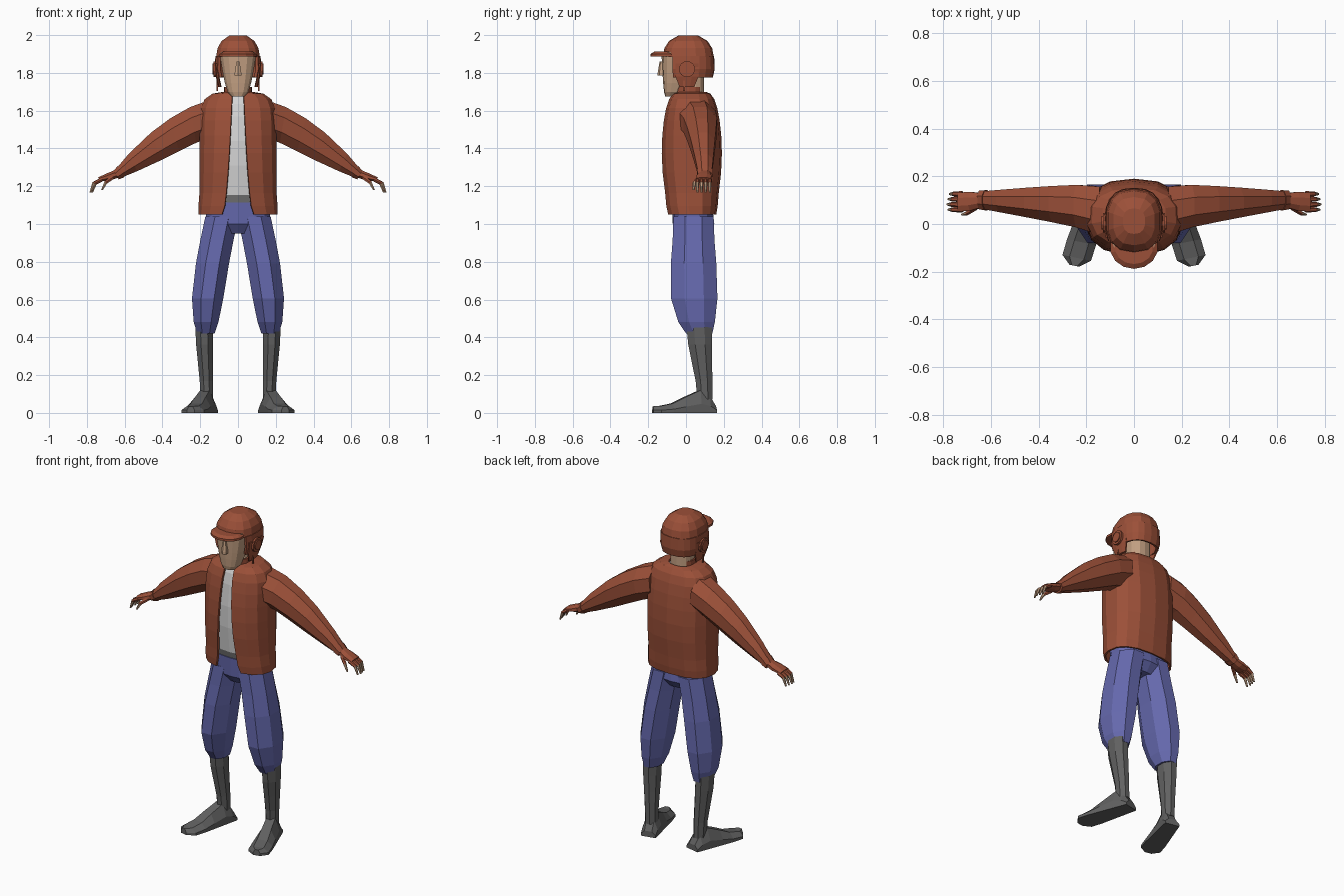
import bpy, bmesh
from math import sin, cos, pi, radians, asin, copysign
from mathutils import Vector

cube = bpy.data.objects.get("Cube")
if cube:
    bpy.data.objects.remove(cube)


def material(name, red, green, blue):
    m = bpy.data.materials.new(name)
    m.use_nodes = True
    m.diffuse_color = (red, green, blue, 1)
    shader = m.node_tree.nodes["Principled BSDF"]
    shader.inputs["Base Color"].default_value = m.diffuse_color
    shader.inputs["Roughness"].default_value = 0.8
    return m


LEATHER = material("brown_leather", .33, .08, .04)
DENIM = material("blue_denim", .13, .14, .42)
BOOT = material("dark_grey_boot", .12, .12, .12)
BELT = material("grey_belt", .17, .17, .17)
SKIN = material("skin", .56, .36, .23)
SHIRT = material("light_shirt", .66, .66, .66)


def loft(name, rings, mat, closed=True, mirror=False, thickness=0):
    """Skin a list of point rings; closed rings get end caps."""
    bm = bmesh.new()
    rows = [[bm.verts.new(p) for p in ring] for ring in rings]
    count = len(rows[0])
    for low, high in zip(rows, rows[1:]):
        for i in range(count if closed else count - 1):
            j = (i + 1) % count
            bm.faces.new((low[i], low[j], high[j], high[i]))
    if closed:
        bm.faces.new(rows[0][::-1])
        bm.faces.new(rows[-1])
        bmesh.ops.recalc_face_normals(bm, faces=bm.faces)
    mesh = bpy.data.meshes.new(name)
    bm.to_mesh(mesh)
    bm.free()
    mesh.materials.append(mat)
    ob = bpy.data.objects.new(name, mesh)
    bpy.context.collection.objects.link(ob)
    if thickness:
        solidify = ob.modifiers.new("thickness", 'SOLIDIFY')
        solidify.thickness = thickness
        solidify.offset = -1
    if mirror:
        ob.modifiers.new("mirror", 'MIRROR')
    return ob


def steps(count):
    return [i / count for i in range(count + 1)]


def oval(x, y, z, a, b, tilt=0, sides=8):
    """Ring of half sizes a and b, tilted about the y axis."""
    lean = radians(tilt)
    angles = [2 * pi * (i + .5) / sides for i in range(sides)]
    return [(x + a * cos(q) * cos(lean), y + b * sin(q), z + a * cos(q) * sin(lean))
            for q in angles]


def level(z, width, depth, y, gap=0, sides=14, power=.8):
    """Squarish level ring; a gap leaves it open at the front."""
    def soft(value):
        return copysign(abs(value) ** power, value)
    start = asin((gap / width) ** (1 / power))
    angles = [start + (2 * pi - 2 * start) * i / sides
              for i in range(sides + 1 if gap else sides)]
    return [(width * soft(sin(q)), y - depth * soft(cos(q)), z) for q in angles]


def torso(t, inset=0, opening=False):
    """Torso section from hem (0) to neck (1)."""
    taper = (1 - t ** 16) ** .5
    width = .075 + .13 * taper - inset
    depth = .075 + (.05 + .035 * sin(pi * t)) * taper - inset
    gap = .085 - .055 * t ** .5 if opening else 0
    return level(1.05 + .65 * t, width, depth, .03, gap)


# Open jacket with hem band and collar
hem = [torso(t, -.005, True) for t in (0, .07)]
panels = [torso(max(.08, sin(t * pi / 2)), 0, True) for t in steps(9)[1:]]
loft("jacket", hem + panels, LEATHER, closed=False, thickness=.012)
loft("collar", [level(z, .075, .075, .015, .035) for z in (1.68, 1.725)],
     LEATHER, closed=False, thickness=.012)

# Shirt, belt and hips
loft("shirt", [torso(t, .03) for t in (.16, .4, .6, .8, .9, .97)], SHIRT)
loft("belt", [torso(t, .035) for t in (.09, .17)], BELT)
loft("trouser_hips", [level(.95, .1, .07, .04), level(1, .17, .11, .04), torso(.1, .03)], DENIM)


# Baggy trouser legs, full to the calf and gathered below the knee
def trouser(t):
    gather = 1 - t ** 6
    return oval(.085 + .085 * sin(t * pi / 2), .07 - .03 * gather, 1.04 - .62 * t,
                .05 + .045 * gather, .075 + .04 * gather + .04 * t * sin(pi * t))


loft("trouser_leg", [trouser(t) for t in (0, .2, .4, .7, .9, 1)], DENIM, mirror=True)


# Boots: shaft, then foot sections from heel to toe
def shaft(t):
    calf = t * t * (3 - 2 * t)
    return oval(.165 + .015 * calf, .1 - .03 * calf, .07 + .39 * t,
                .036 + .014 * calf, .043 + .03 * calf)


def foot(t):
    side = Vector((.97, .2, 0)) * (.045 + .025 * t) * (1 - .7 * t ** 20)
    height = .035 + .085 * sin(pi * (1 - t) ** 2.4)
    centre = Vector((.15 + .1 * t, .155 - .33 * t, 0))
    profile = ((-1, 0), (-1, .4), (-.5, 1), (.5, 1), (1, .4), (1, 0))
    return [centre + side * u + Vector((0, 0, height * v)) for u, v in profile]


loft("boot_shaft", [shaft(t) for t in steps(4)], BOOT, mirror=True)
loft("boot_foot", [foot(t) for t in (0, .1, .25, .5, .7, .9, 1)], BOOT, mirror=True)


# Sleeves and cuffs, tapering from shoulder (0) to wrist (1)
def sleeve(t, extra=0):
    return oval(.14 + .49 * t, .055 + .045 * t ** .5, 1.56 - .29 * t ** 1.3,
                .105 - .075 * t ** 2.5 + extra, .11 - .07 * t + extra, 85 - 25 * t)


loft("sleeve", [sleeve(t) for t in (0, .2, .4, .6, .85, 1)], LEATHER, mirror=True)
loft("cuff", [sleeve(t, .004) for t in (.98, 1.03)], LEATHER, mirror=True)

# Gloves with bare finger ends
loft("glove_palm", [oval(.63, .1, 1.27, .025, .03, 60), oval(.685, .095, 1.25, .022, .043, 60),
                    oval(.735, .092, 1.236, .013, .043, 60)], LEATHER, mirror=True)


def finger(name, root, middle, tip):
    rings = [oval(*point, radius, radius, tilt, sides=6) for point, radius, tilt in
             ((root, .012, 60), (middle, .01, 45), (tip, .005, 10))]
    loft(name + "_glove", rings[:2], LEATHER, mirror=True)
    loft(name + "_tip", rings[1:], SKIN, mirror=True)


for i, name in enumerate(("index_finger", "middle_finger", "ring_finger", "little_finger")):
    y = .06 + .022 * i
    reach = .765 - .005 * abs(i - 1)
    finger(name, (.72, y, 1.236), (reach, y, 1.215), (reach + .017, y, 1.167))
finger("thumb", (.66, .07, 1.25), (.7, .045, 1.22), (.72, .04, 1.18))


# Neck, face and nose
def face(t):
    swell = t ** .5
    return level(1.675 + .235 * t, .035 + .065 * swell, .03 + .065 * swell, -.08 + .045 * swell)


loft("neck", [level(z, .065, .06, .035) for z in (1.62, 1.82)], SKIN)
loft("face", [face(t) for t in (0, .1, .3, .5, .8, 1)], SKIN)
loft("nose", [oval(0, -.13, z, r, r, sides=6) for z, r in ((1.785, .02), (1.8, .02), (1.86, .01))],
     SKIN)

# Helmet: dome and shell open around the face
loft("helmet_dome", [level(1.885 + .118 * sin(q), .118 * cos(q) ** .8, .135 * cos(q) ** .8, .012)
                     for q in (0, .4, .8, 1.25)], LEATHER)
loft("helmet_shell", [level(z, r, r + .017, .012, r - .015)
                      for z, r in ((1.775, .113), (1.82, .123), (1.89, .12))],
     LEATHER, closed=False, thickness=.015)

# Ear flaps, ear pads, chin straps and brim
loft("ear_flap", [oval(x, .005, z, .01, b) for x, z, b in
                  ((.096, 1.725, .042), (.108, 1.78, .066), (.115, 1.85, .066))],
     LEATHER, mirror=True)
for name, radius, outer in (("ear_pad", .043, .13), ("ear_pad_centre", .03, .136)):
    loft(name, [oval(x, .005, 1.82, radius, radius, 90, 12) for x in (.11, outer)],
         LEATHER, mirror=True)
loft("chin_strap", [oval(.11, -.01, z, .004, .008, sides=4) for z in (1.705, 1.76)],
     LEATHER, mirror=True)
loft("brim", [oval(0, -.1, z, .1 - inset, .088 - inset, sides=14)
              for z, inset in ((1.887, 0), (1.9, 0), (1.912, .02))], LEATHER)
